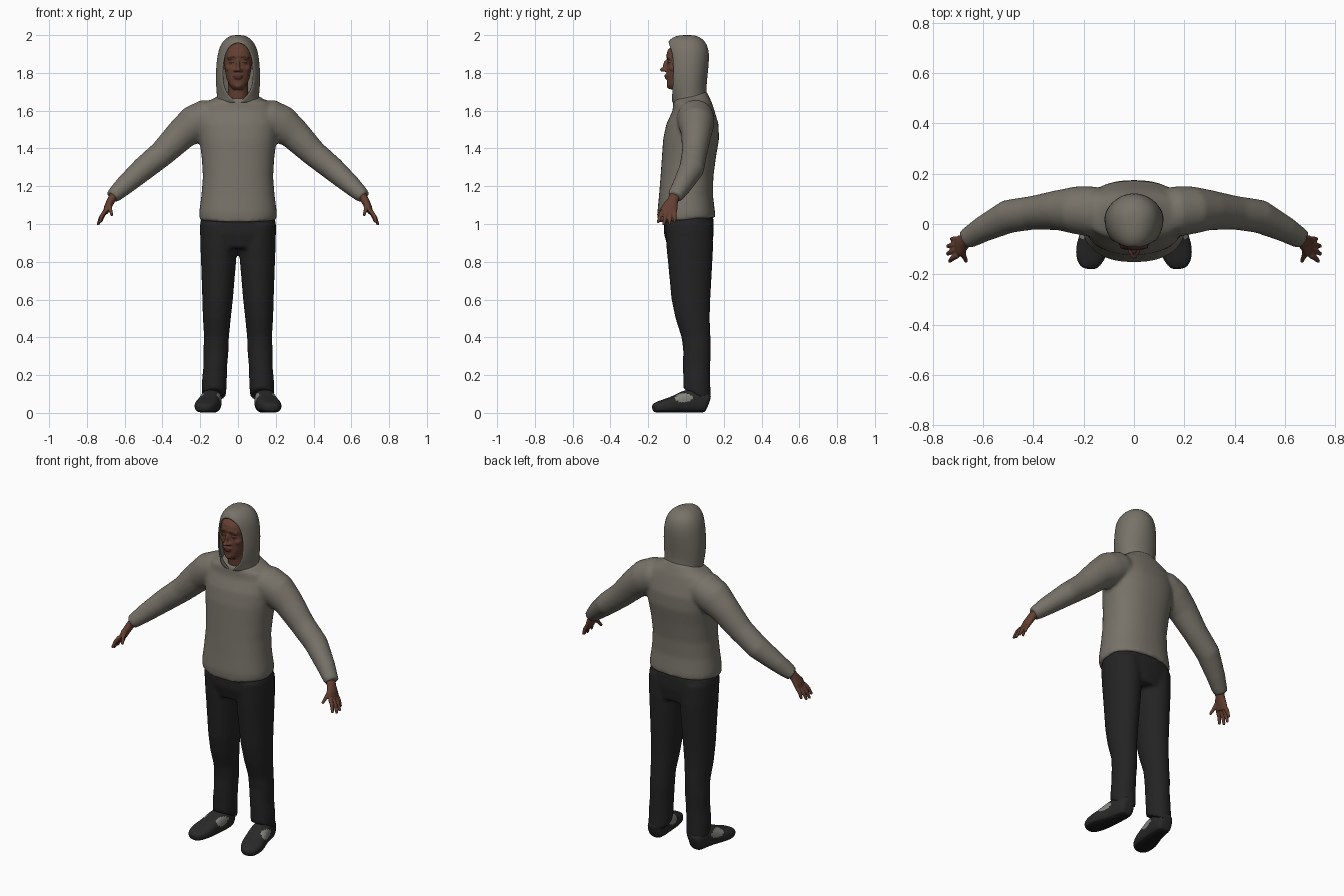
import bpy, bmesh, math
from mathutils import Vector, Matrix


def material(name, rgb):
    m = bpy.data.materials.new(name)
    m.diffuse_color = (*rgb, 1)
    return m


GREY = material("warm grey cloth", (0.185, 0.170, 0.140))
BLACK = material("black trouser cloth", (0.017, 0.017, 0.018))
SKIN = material("brown skin", (0.125, 0.050, 0.031))
LIP = material("dark lip", (0.085, 0.030, 0.022))
EYE = material("dark brow", (0.030, 0.014, 0.010))
SHOE = material("dark shoe", (0.022, 0.022, 0.022))
SOLE = material("black sole", (0.010, 0.010, 0.010))
PATCH = material("light shoe panel", (0.23, 0.23, 0.21))


def tube(bm, rows, up=(0, 1, 0), flat=False, power=2.0, n=28):
    """Closed loft; a row is x, y, z, side radius, up radius, optional tilt."""
    pts = [Vector(r[:3]) for r in rows]
    rings = []
    for i, r in enumerate(rows):
        t = pts[min(i + 1, len(pts) - 1)] - pts[max(i - 1, 0)]
        t = Vector((0, 0, 1)) if flat else t.normalized()
        u = Vector(up)
        u = (u - t * u.dot(t)).normalized()
        v = u.cross(t)
        tilt = r[5] if len(r) > 5 else 0
        ring = []
        for k in range(n):
            a = 2 * math.pi * k / n
            c, s = math.cos(a), math.sin(a)
            c = math.copysign(abs(c) ** (2 / power), c)
            s = math.copysign(abs(s) ** (2 / power), s)
            p = pts[i] + v * c * r[3] + u * s * r[4]
            p.z += tilt * (p.y - r[1])
            ring.append(bm.verts.new(p))
        rings.append(ring)
    for a, b in zip(rings, rings[1:]):
        for k in range(n):
            bm.faces.new((a[k], a[(k + 1) % n], b[(k + 1) % n], b[k]))
    bm.faces.new(rings[0])
    bm.faces.new(rings[-1])


def ball(bm, centre, radii):
    mat = Matrix.Translation(centre) @ Matrix.Diagonal((*radii, 1))
    bmesh.ops.create_uvsphere(bm, u_segments=24, v_segments=14, radius=1, matrix=mat)


def mirrored(rows, s):
    return [(r[0] * s, *r[1:]) for r in rows]


def finish(name, bm, mats, mods=()):
    """Make the object, apply its modifiers and shade it smooth."""
    bmesh.ops.recalc_face_normals(bm, faces=bm.faces)
    me = bpy.data.meshes.new(name)
    bm.to_mesh(me)
    bm.free()
    for m in mats:
        me.materials.append(m)
    ob = bpy.data.objects.new(name, me)
    bpy.context.collection.objects.link(ob)
    bpy.ops.object.select_all(action='DESELECT')
    bpy.context.view_layer.objects.active = ob
    ob.select_set(True)
    for kind, settings in mods:
        mod = ob.modifiers.new(kind.lower(), kind)
        for key, val in settings.items():
            setattr(mod, key, val)
        bpy.ops.object.modifier_apply(modifier=mod.name)
    bpy.ops.object.shade_smooth_by_angle(angle=math.radians(50))
    return ob


def blend(voxel, iterations):
    return [('REMESH', dict(mode='VOXEL', voxel_size=voxel)),
            ('SMOOTH', dict(factor=0.5, iterations=iterations))]


# Sweatshirt: body and both sleeves blended together
bm = bmesh.new()
tube(bm, [(0, .003, 1.022, .204, .152, .08), (0, .001, 1.06, .206, .153),
          (0, 0, 1.15, .194, .143), (0, .005, 1.25, .186, .140),
          (0, .015, 1.35, .192, .143), (0, .027, 1.45, .205, .148),
          (0, .034, 1.53, .212, .138), (0, .04, 1.60, .205, .111),
          (0, .035, 1.64, .18, .103), (0, .025, 1.668, .12, .094, .15),
          (0, .022, 1.685, .09, .085, .25)], flat=True, power=2.3, n=40)
SLEEVE = [(.10, .045, 1.56, .09, .09), (.17, .05, 1.56, .10, .10),
          (.23, .055, 1.53, .10, .095), (.30, .055, 1.475, .084, .08),
          (.40, .045, 1.375, .070, .067), (.50, .03, 1.293, .064, .067),
          (.60, -.02, 1.205, .052, .052), (.645, -.047, 1.163, .043, .045),
          (.668, -.06, 1.143, .037, .041)]
for s in (1, -1):
    tube(bm, mirrored(SLEEVE, s))
finish("sweatshirt", bm, [GREY], blend(.011, 5))

# Hood: C-shaped rings around the face, closed over the crown
HOOD = [(1.64, .115, -.075, .125, .004), (1.665, .112, -.078, .115, .035),
        (1.70, .114, -.075, .107, .070), (1.76, .118, -.072, .111, .084),
        (1.82, .117, -.070, .118, .085), (1.88, .111, -.072, .123, .077),
        (1.92, .103, -.080, .120, .063), (1.95, .091, -.092, .110, .040),
        (1.967, .080, -.096, .099, 0), (1.988, .057, -.073, .077, 0),
        (2.001, .028, -.032, .042, 0)]
bm = bmesh.new()
rings = []
for z, rx, yf, yb, w in HOOD:
    t0 = math.asin(w / rx)
    ring = []
    for k in range(33):
        t = t0 + (2 * math.pi - 2 * t0) * k / 32
        c = math.cos(t)
        reach = (.02 - yf) / math.cos(t0) if c > 0 else yb - .02
        ring.append(bm.verts.new((rx * math.sin(t), .02 - reach * c, z)))
    rings.append(ring)
for a, b in zip(rings, rings[1:]):
    for k in range(32):
        bm.faces.new((a[k], a[k + 1], b[k + 1], b[k]))
bm.faces.new(rings[-1][:-1])
bmesh.ops.remove_doubles(bm, verts=bm.verts, dist=.0005)
finish("hood", bm, [GREY], [('SOLIDIFY', dict(thickness=.011, offset=-1)),
                            ('SUBSURF', dict(levels=1))])

# Head: skull, jaw, neck and facial features
bm = bmesh.new()
tube(bm, [(0, -.058, 1.713, .026, .030), (0, -.047, 1.735, .046, .053),
          (0, -.035, 1.77, .061, .066), (0, -.022, 1.82, .071, .081),
          (0, -.012, 1.86, .076, .086), (0, -.012, 1.89, .077, .093),
          (0, -.010, 1.92, .074, .087), (0, -.003, 1.95, .055, .068),
          (0, 0, 1.967, .03, .04)], flat=True, power=2.2)
tube(bm, [(0, .01, 1.62, .06, .063), (0, 0, 1.66, .055, .057),
          (0, -.01, 1.76, .052, .055)], flat=True)
ball(bm, (0, -.107, 1.838), (.010, .015, .030))
ball(bm, (0, -.121, 1.817), (.014, .018, .012))
ball(bm, (0, -.101, 1.786), (.027, .014, .007))
ball(bm, (0, -.099, 1.774), (.023, .015, .008))
ball(bm, (0, -.088, 1.733), (.022, .015, .016))
for s in (1, -1):
    ball(bm, (s * .014, -.108, 1.814), (.011, .012, .009))
    ball(bm, (s * .033, -.089, 1.877), (.026, .013, .008))
    ball(bm, (s * .032, -.088, 1.855), (.017, .010, .008))
    ball(bm, (s * .045, -.062, 1.825), (.022, .028, .022))
head = finish("head", bm, [SKIN, LIP, EYE], blend(.005, 3))
for p in head.data.polygons:
    x, y, z = p.center
    if y < -.07:
        if (x / .027) ** 2 + ((z - 1.78) / .013) ** 2 < 1:
            p.material_index = 1
        ax = abs(x) - .033
        if (ax / .022) ** 2 + ((z - 1.881) / .005) ** 2 < 1:
            p.material_index = 2
        if (ax / .015) ** 2 + ((z - 1.855) / .004) ** 2 < 1:
            p.material_index = 2

# Hands: palm, four fingers and thumb
PALM = [(.645, -.048, 1.175, .024, .028), (.672, -.070, 1.125, .022, .029),
        (.690, -.085, 1.09, .019, .042), (.702, -.092, 1.06, .014, .041)]
FINGERS = [((.702, -.124, 1.07), (.732, -.147, 1.012)),
           ((.705, -.102, 1.065), (.740, -.118, 1.000)),
           ((.703, -.080, 1.065), (.739, -.088, 1.003)),
           ((.698, -.060, 1.07), (.725, -.060, 1.015)),
           ((.680, -.100, 1.11), (.668, -.146, 1.050))]
for s, side in ((1, "left"), (-1, "right")):
    bm = bmesh.new()
    tube(bm, mirrored(PALM, s))
    for a, b in FINGERS:
        a, b = Vector(a), Vector(b)
        mid = a.lerp(b, .5) + Vector((.004, 0, .002))
        rows = [(*a, .012, .012), (*mid, .011, .011), (*b, .008, .008)]
        tube(bm, mirrored(rows, s), n=12)
        ball(bm, (b.x * s, b.y, b.z), (.008, .008, .008))
    finish(side + "_hand", bm, [SKIN], blend(.004, 2))

# Trousers: hips and both legs blended together
bm = bmesh.new()
tube(bm, [(0, .015, 1.035, .196, .130), (0, .015, .95, .202, .132),
          (0, .02, .87, .15, .115)], flat=True, power=2.4, n=40)
LEG = [(.104, .015, 1.0, .098, .125), (.102, .02, .88, .097, .124),
       (.103, .022, .80, .093, .118), (.108, .026, .60, .081, .103),
       (.112, .035, .50, .074, .091), (.114, .053, .40, .066, .077),
       (.117, .058, .33, .067, .073), (.120, .056, .25, .063, .073),
       (.125, .057, .17, .066, .072, -.2), (.127, .058, .093, .064, .074, -.48)]
for s in (1, -1):
    tube(bm, mirrored(LEG, s), flat=True)
finish("trousers", bm, [BLACK], blend(.011, 4))

# Shoes: lofted heel to toe, with black soles and light side panels
SHOE_ROWS = [(.135, .122, .050, .028, .040), (.135, .110, .055, .045, .055),
             (.137, .060, .065, .052, .065), (.145, .000, .062, .056, .062),
             (.155, -.050, .047, .061, .047), (.168, -.100, .038, .065, .038),
             (.178, -.150, .030, .053, .030), (.182, -.179, .022, .027, .020)]
for s, side in ((1, "left"), (-1, "right")):
    bm = bmesh.new()
    tube(bm, mirrored(SHOE_ROWS, s), up=(0, 0, 1), power=2.6)
    shoe = finish(side + "_shoe", bm, [SHOE, SOLE, PATCH],
                  [('SUBSURF', dict(levels=2))])
    for v in shoe.data.vertices:
        v.co.z = max(0, v.co.z)
    for p in shoe.data.polygons:
        x, y, z = p.center
        if z < .014:
            p.material_index = 1
        elif ((y + .012) / .045) ** 2 + ((z - .08) / .024) ** 2 < 1:
            p.material_index = 2
